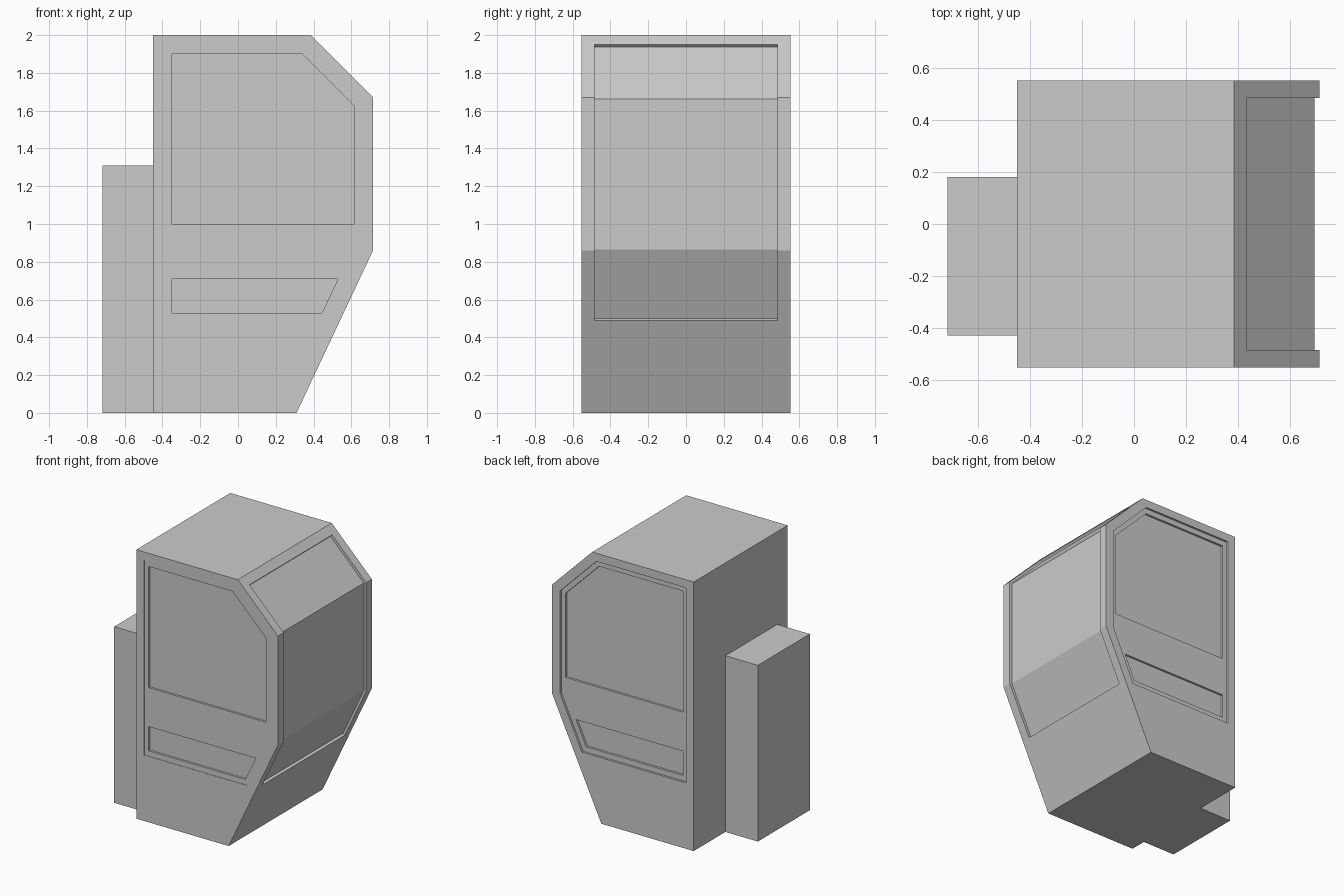
import bpy, bmesh

if "Cube" in bpy.data.objects:
    bpy.data.objects.remove(bpy.data.objects["Cube"])

grey = bpy.data.materials.new("light_grey")
grey.diffuse_color = (0.6, 0.6, 0.6, 1)
grey.use_nodes = True
grey.node_tree.nodes["Principled BSDF"].inputs["Base Color"].default_value = grey.diffuse_color


def prism(name, pts, y0, y1):
    """Extrude an x/z outline from y0 to y1."""
    bm = bmesh.new()
    face = bm.faces.new([bm.verts.new((x, y0, z)) for x, z in pts])
    ext = bmesh.ops.extrude_face_region(bm, geom=[face])
    for v in ext["geom"]:
        if isinstance(v, bmesh.types.BMVert):
            v.co.y = y1
    bmesh.ops.recalc_face_normals(bm, faces=bm.faces)
    me = bpy.data.meshes.new(name)
    bm.to_mesh(me)
    bm.free()
    me.materials.append(grey)
    ob = bpy.data.objects.new(name, me)
    bpy.context.collection.objects.link(ob)
    return ob


def cut(target, cutter):
    """Subtract the cutter and discard it."""
    cutter.hide_render = True
    mod = target.modifiers.new("cut", 'BOOLEAN')
    mod.operation = 'DIFFERENCE'
    mod.solver = 'EXACT'
    mod.object = cutter
    bpy.context.view_layer.objects.active = target
    bpy.ops.object.modifier_apply(modifier=mod.name)
    bpy.data.objects.remove(cutter, do_unlink=True)


W = 0.552  # half width of the cab

# Cab shell
cab = prism("cab_body", [(-0.45, 0), (0.31, 0), (0.715, 0.86), (0.715, 1.67),
                         (0.385, 2), (-0.45, 2)], -W, W)

# Folded windscreen recess
cut(cab, prism("windscreen_cutter",
               [(0.421, 1.936), (0.695, 1.662), (0.695, 0.8645), (0.523, 0.4985),
                (0.586, 0.469), (0.765, 0.849), (0.765, 1.691), (0.47, 1.985)],
               -0.485, 0.485))

# Side door panels and their windows
door = [(-0.385, 0.49), (0.47, 0.49), (0.65, 0.88), (0.65, 1.64),
        (0.35, 1.94), (-0.385, 1.94)]
upper_window = [(-0.35, 1.0), (0.615, 1.0), (0.615, 1.625), (0.34, 1.9), (-0.35, 1.9)]
lower_window = [(-0.35, 0.53), (0.445, 0.53), (0.53, 0.71), (-0.35, 0.71)]
for side, door_depth in ((-1, 0.003), (1, 0.015)):
    for outline, depth in ((door, door_depth),
                           (upper_window, door_depth + 0.016),
                           (lower_window, door_depth + 0.016)):
        cut(cab, prism("side_cutter", outline, side * (W - depth), side * (W + 0.1)))

# Rear equipment box
prism("rear_box", [(-0.717, 0), (-0.45, 0), (-0.45, 1.31), (-0.717, 1.31)], -0.43, 0.18)
